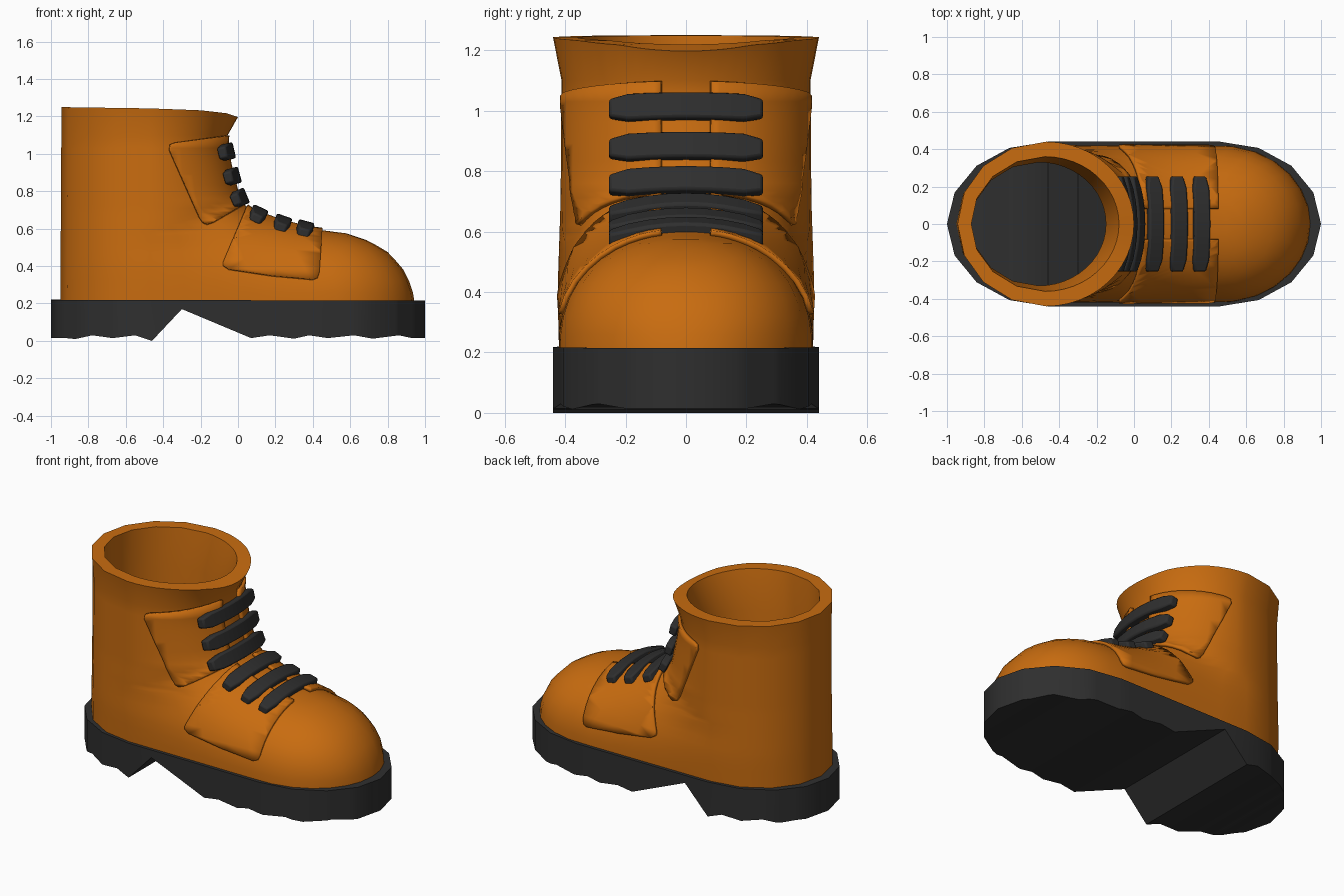
import bpy, bmesh, math
from mathutils import Vector

if "Cube" in bpy.data.objects:
    bpy.data.objects.remove(bpy.data.objects["Cube"])


def material(name, rgb):
    m = bpy.data.materials.new(name)
    m.diffuse_color = (*rgb, 1)
    m.use_nodes = True
    m.node_tree.nodes["Principled BSDF"].inputs["Base Color"].default_value = m.diffuse_color
    return m


LEATHER = material("tan_leather", (0.58, 0.15, 0.005))
RUBBER = material("black_rubber", (0.028, 0.028, 0.028))


def finish(name, bm, mat, angle=32):
    me = bpy.data.meshes.new(name)
    bm.to_mesh(me)
    bm.free()
    me.materials.append(mat)
    ob = bpy.data.objects.new(name, me)
    bpy.context.collection.objects.link(ob)
    bpy.ops.object.select_all(action='DESELECT')
    ob.select_set(True)
    bpy.context.view_layer.objects.active = ob
    bpy.ops.object.shade_smooth_by_angle(angle=math.radians(angle))
    return ob


def lerp(table, t):
    if t <= table[0][0]:
        return table[0][1]
    for (a, u), (b, v) in zip(table, table[1:]):
        if t <= b:
            return u + (v - u) * (t - a) / (b - a)
    return table[-1][1]


# Centre-line profile of the foot (x, z), and shaft front (z, x)
FOOT = [(-.47, 1.1), (-.1, .85), (.03, .73), (.1, .685), (.24, .635), (.36, .605),
        (.46, .59), (.58, .575), (.7, .535), (.8, .475), (.88, .39), (.93, .29), (.945, .2)]
FRONT = [(z, x) for x, z in reversed(FOOT[2:])] + [
    (.78, 0), (.89, -.03), (1.02, -.06), (1.1, -.055), (1.25, 0)]
WIDTH = [(.2, .42), (.4, .425), (.7, .415), (1.1, .412), (1.25, .44)]
CX, N = -.47, 12


def half_width(x, z):
    """Half width of the boot at x, z: the larger of shaft and foot."""
    rx = (lerp(FRONT, z) if z > .73 else .03) - CX
    shaft = lerp(WIDTH, z) * math.sqrt(max(0, 1 - ((x - CX) / rx) ** 2))
    w = lerp(WIDTH, z) * math.sqrt(max(0, 1 - (max(0, x - .46) / .485) ** 2))
    h = max(lerp(FOOT, x) - .2, 1e-4)
    foot = w * max(0, 1 - ((z - .2) / h) ** 2.2) ** .4545
    return max(shaft, foot)


def close_ring(half):
    return half + [(x, -y, z) for x, y, z in reversed(half[1:-1])]


def slice_ring(z):
    tip = lerp(FRONT, z)
    half = [(tip, 0, z)]
    for i in range(1, N):
        x = CX + (tip - CX) * math.cos(i * math.pi / 2 / N)
        half.append((x, half_width(x, z), z))
    w, back = lerp(WIDTH, z), .48 - .006 * (z - .2)
    for i in range(5):
        a = math.pi / 2 + i * math.pi / 8
        half.append((CX + back * math.cos(a), w * math.sin(a) if i < 4 else 0, z))
    return close_ring(half)


def rim_height(x):
    return lerp([(-.95, 1.25), (-.47, 1.243), (-.2, 1.233), (-.06, 1.217), (0, 1.197)], x)


def oval_ring(cx, rx, ry, z=None):
    angs = [i * math.pi / 2 / N for i in range(N)] + [math.pi / 2 + i * math.pi / 8 for i in range(5)]
    half = []
    for a in angs:
        x = cx + rx * math.cos(a)
        half.append((x, ry * math.sin(a), rim_height(x) if z is None else z))
    return close_ring(half)


LEVELS = [.2, .26, .32, .38, .43, .475, .51, .54, .56, .575, .585, .595, .605, .62,
          .64, .66, .685, .71, .73, .755, .78, .83, .89, .96, 1.03, 1.1]


def loft(rings):
    bm = bmesh.new()
    vs = [[bm.verts.new(p) for p in r] for r in rings]
    for lo, hi in zip(vs, vs[1:]):
        n = len(lo)
        for i in range(n):
            j = (i + 1) % n
            bm.faces.new((lo[i], lo[j], hi[j], hi[i]))
    return bm


# Upper: outer skin, flared collar, rim and lining
skin = [slice_ring(z) for z in LEVELS]
rim = [(x, y, rim_height(x)) for x, y, z in slice_ring(1.25)]
bm = loft(skin + [rim, oval_ring(-.475, .395, .36), oval_ring(-.51, .36, .33, 1.0),
                  oval_ring(-.51, .36, .33, .2)])
finish("boot_upper", bm, LEATHER)


# Raised lace panels: pieces cut out of the skin by a convex outline in x, z
def panel(name, outline):
    bm = loft(skin)
    cuts = [((p[0], 0, p[1]), (q[1] - p[1], 0, p[0] - q[0])) for p, q in zip(outline, outline[1:])]
    for co, no in cuts + [((0, .08, 0), (0, -1, 0))]:
        bmesh.ops.bisect_plane(bm, geom=bm.verts[:] + bm.edges[:] + bm.faces[:], dist=1e-5,
                               plane_co=co, plane_no=Vector(no).normalized(), clear_outer=True)
    ob = finish(name, bm, LEATHER)
    m = ob.modifiers.new("mirror", 'MIRROR')
    m.use_axis = (False, True, False)
    m.use_mirror_merge = False
    s = ob.modifiers.new("thickness", 'SOLIDIFY')
    s.thickness, s.offset = .018, 1


panel("ankle_panels", [(-.05, 1.10), (-.34, 1.06), (-.365, 1.05), (-.37, 1.02), (-.21, .66),
                       (-.19, .63), (-.165, .62), (-.13, .632), (.04, .73)])
panel("instep_panels", [(.05, .73), (-.08, .42), (-.08, .40), (-.05, .38), (.18, .345),
                        (.40, .325), (.425, .335), (.435, .365), (.45, .6)])

# Sole: rounded outline with an arched, ridged bottom profile
TREAD = [(-1, .015), (-.92, .015), (-.87, .01), (-.78, .03), (-.67, .015), (-.55, .03), (-.46, 0),
         (-.30, .17), (.07, .015), (.17, .03), (.3, .012), (.38, .03), (.48, .015), (.62, .03),
         (.72, .012), (.86, .03), (.93, .015), (1, .015)]
arc = [(.46 + .54 * math.sin(i * math.pi / 8), .44 * math.cos(i * math.pi / 8)) for i in range(5)]
OUT = [(-x, y) for x, y in reversed(arc)] + arc
xs = sorted({round(x, 4) for x, _ in TREAD + OUT})
bm = bmesh.new()
cols = []
for x in xs:
    w, b, t = max(0, lerp(OUT, x)), lerp(TREAD, x), .2175 - .0025 * x
    cols.append([bm.verts.new(p) for p in (
        (x * .9, w * .88, t), (x, w, t), (x, w, b), (x, -w, b), (x, -w, t), (x * .9, -w * .88, t))])
for c, d in zip(cols, cols[1:]):
    for i in range(5):
        bm.faces.new((c[i], d[i], d[i + 1], c[i + 1]))
bmesh.ops.remove_doubles(bm, verts=bm.verts[:], dist=1e-4)
bmesh.ops.recalc_face_normals(bm, faces=bm.faces[:])
finish("sole", bm, RUBBER, 30)

# Laces: curved bars across the tongue (outer middle point x, z and facing angle)
LACES = [(-.02, 1.02, 13), (.01, .89, 15), (.047, .78, 23),
         (.125, .713, 65), (.25, .668, 71), (.368, .64, 75)]
for k, (x, z, deg) in enumerate(LACES):
    a = math.radians(deg)
    nx, nz = math.cos(a), math.sin(a)
    rings = []
    for i in range(9):
        u = i / 4 - 1
        drop = .042 * u * u
        half = .044 if abs(u) < 1 else .03
        ring = []
        for s, d in ((-1, 0), (1, 0), (1, .048), (-1, .048)):
            o, t = -drop - d, s * half
            ring.append((x + nx * o + nz * t, .255 * u, z + nz * o - nx * t))
        rings.append(ring)
    bm = loft(rings)
    bm.verts.ensure_lookup_table()
    bm.faces.new(bm.verts[:4])
    bm.faces.new(bm.verts[-4:])
    bmesh.ops.recalc_face_normals(bm, faces=bm.faces[:])
    ob = finish(f"lace_{k + 1}", bm, RUBBER)
    b = ob.modifiers.new("soft_edges", 'BEVEL')
    b.width, b.segments = .01, 2
